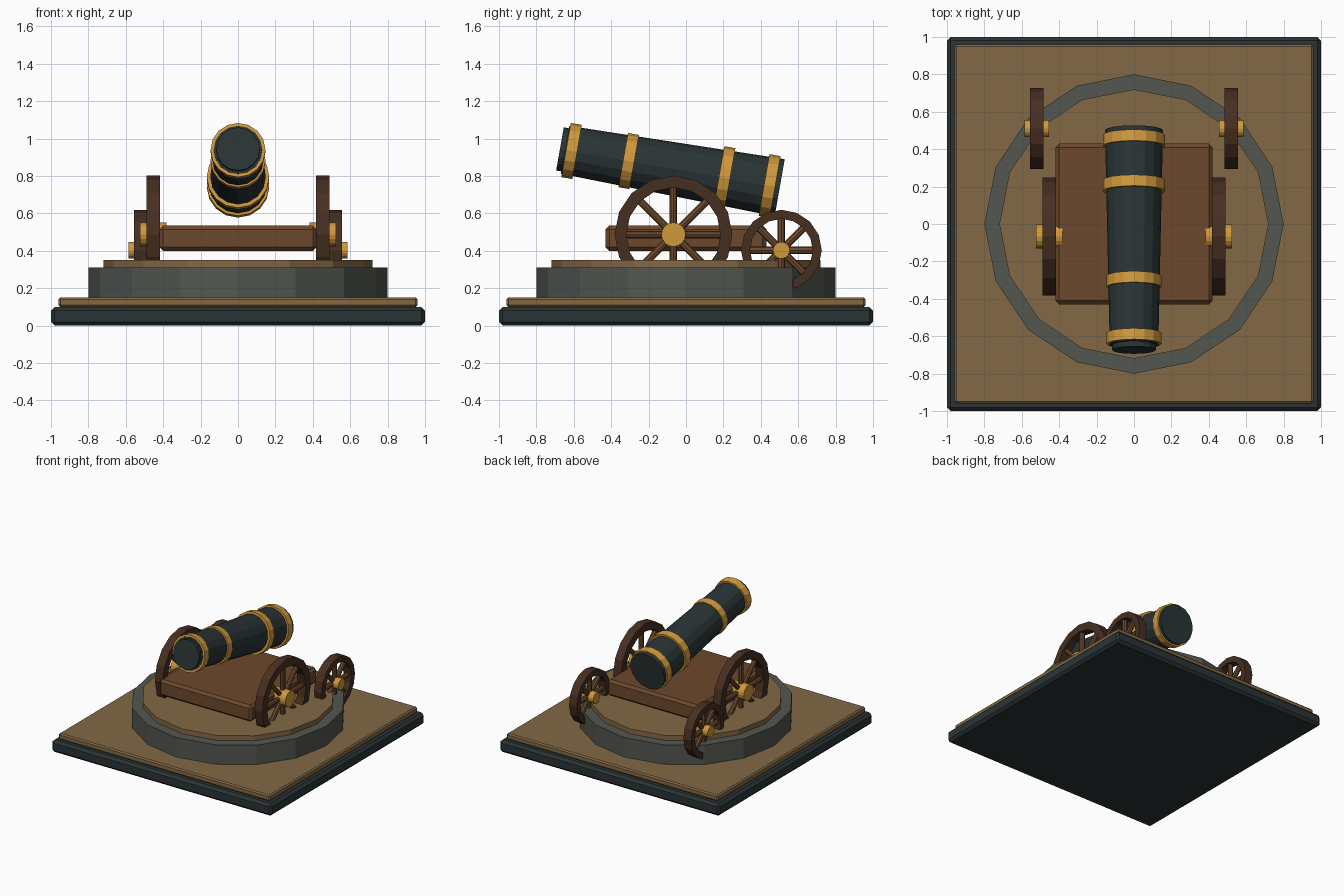
import bpy, bmesh
from math import radians, pi, cos, sin, tan
from mathutils import Matrix, Vector

cube = bpy.data.objects.get("Cube")
if cube:
    bpy.data.objects.remove(cube, do_unlink=True)


def material(name, rgb):
    mat = bpy.data.materials.new(name)
    mat.use_nodes = True
    mat.diffuse_color = (*rgb, 1)
    bsdf = mat.node_tree.nodes["Principled BSDF"]
    bsdf.inputs["Base Color"].default_value = (*rgb, 1)
    return mat


IRON = material("dark iron", (0.023, 0.034, 0.036))
SAND = material("sand", (0.225, 0.14, 0.06))
STONE = material("grey stone", (0.085, 0.092, 0.08))
WOOD = material("brown wood", (0.15, 0.065, 0.025))
DARK_WOOD = material("dark wood", (0.062, 0.028, 0.015))
GOLD = material("gold", (0.63, 0.32, 0.045))


def finish(name, bm, mat, matrix=Matrix()):
    bmesh.ops.recalc_face_normals(bm, faces=bm.faces)
    mesh = bpy.data.meshes.new(name)
    bm.to_mesh(mesh)
    bm.free()
    mesh.materials.append(mat)
    obj = bpy.data.objects.new(name, mesh)
    bpy.context.collection.objects.link(obj)
    obj.matrix_world = matrix
    return obj


def box(name, size, z_low, mat, bevel):
    bm = bmesh.new()
    bmesh.ops.create_cube(bm, size=1)
    bmesh.ops.scale(bm, vec=size, verts=bm.verts)
    obj = finish(name, bm, mat, Matrix.Translation((0, 0, z_low + size[2] / 2)))
    mod = obj.modifiers.new("edge bevel", "BEVEL")
    mod.width, mod.segments = bevel, 1
    return obj


def cylinder(name, r_low, r_high, low, high, mat, matrix=Matrix(), sides=16):
    """Cylinder or cone along local z, from low to high."""
    bm = bmesh.new()
    bmesh.ops.create_cone(bm, cap_ends=True, segments=sides, radius1=r_low,
                          radius2=r_high, depth=high - low,
                          matrix=Matrix.Translation((0, 0, (low + high) / 2)))
    return finish(name, bm, mat, matrix)


def rim(name, outer, inner, width, mat, matrix, sides=16):
    """Square-section ring around local z."""
    bm = bmesh.new()
    section = [(outer, -width / 2), (outer, width / 2),
               (inner, width / 2), (inner, -width / 2)]
    loops = [[bm.verts.new((r * cos(a), r * sin(a), h)) for r, h in section]
             for a in (2 * pi * i / sides for i in range(sides))]
    for i in range(sides):
        a, b = loops[i], loops[(i + 1) % sides]
        for j in range(4):
            k = (j + 1) % 4
            bm.faces.new((a[j], b[j], b[k], a[k]))
    return finish(name, bm, mat, matrix)


# Stepped display base
box("base_plinth", (2, 2, 0.1), 0, IRON, 0.02)
box("ground_plate", (1.92, 1.92, 0.05), 0.1, SAND, 0.01)
cylinder("stone_platform", 0.8, 0.8, 0.15, 0.31, STONE)
cylinder("platform_top", 0.72, 0.72, 0.31, 0.35, SAND)

# Carriage bed
box("carriage_bed", (0.84, 0.86, 0.135), 0.4, WOOD, 0.02)

# Barrel: local z runs from breech to muzzle, tilted up at the front
TILT = radians(10)
barrel_frame = (Matrix.Translation((0, -0.08, 0.826 + 0.08 * tan(TILT)))
                @ Matrix.Rotation(pi / 2 - TILT, 4, "X"))
cylinder("barrel", 0.155, 0.13, -0.59, 0.575, IRON, barrel_frame)
cylinder("muzzle_cap", 0.117, 0.117, 0.57, 0.603, IRON, barrel_frame)
bands = {"breech_band": (-0.535, 0.167), "rear_band": (-0.29, 0.167),
         "middle_band": (0.23, 0.147), "muzzle_band": (0.54, 0.147)}
for name, (pos, radius) in bands.items():
    cylinder(name, radius, radius, pos - 0.03, pos + 0.03, GOLD, barrel_frame)


def wheel(name, centre, outer, inner, hub_radius, hub_length):
    frame = Matrix.Translation(centre) @ Matrix.Rotation(pi / 2, 4, "Y")
    rim(name + "_rim", outer, inner, 0.07, DARK_WOOD, frame)
    cylinder(name + "_hub", hub_radius, hub_radius,
             -hub_length / 2, hub_length / 2, GOLD, frame)
    bm = bmesh.new()
    reach = (outer + inner) / 2
    for i in range(8):
        turn = Matrix.Rotation(i * pi / 4, 4, "Z") @ Matrix.Rotation(pi / 2, 4, "Y")
        bmesh.ops.create_cone(bm, cap_ends=True, segments=8, radius1=0.02,
                              radius2=0.02, depth=reach,
                              matrix=turn @ Matrix.Translation((0, 0, reach / 2)))
    finish(name + "_spokes", bm, WOOD, frame)


# Large front wheels and small rear wheels on both sides
for side, sign in (("left", 1), ("right", -1)):
    wheel(side + "_front_wheel", Vector((sign * 0.453, -0.067, 0.487)),
          0.315, 0.252, 0.065, 0.14)
    wheel(side + "_rear_wheel", Vector((sign * 0.52, 0.51, 0.403)),
          0.216, 0.168, 0.045, 0.13)
